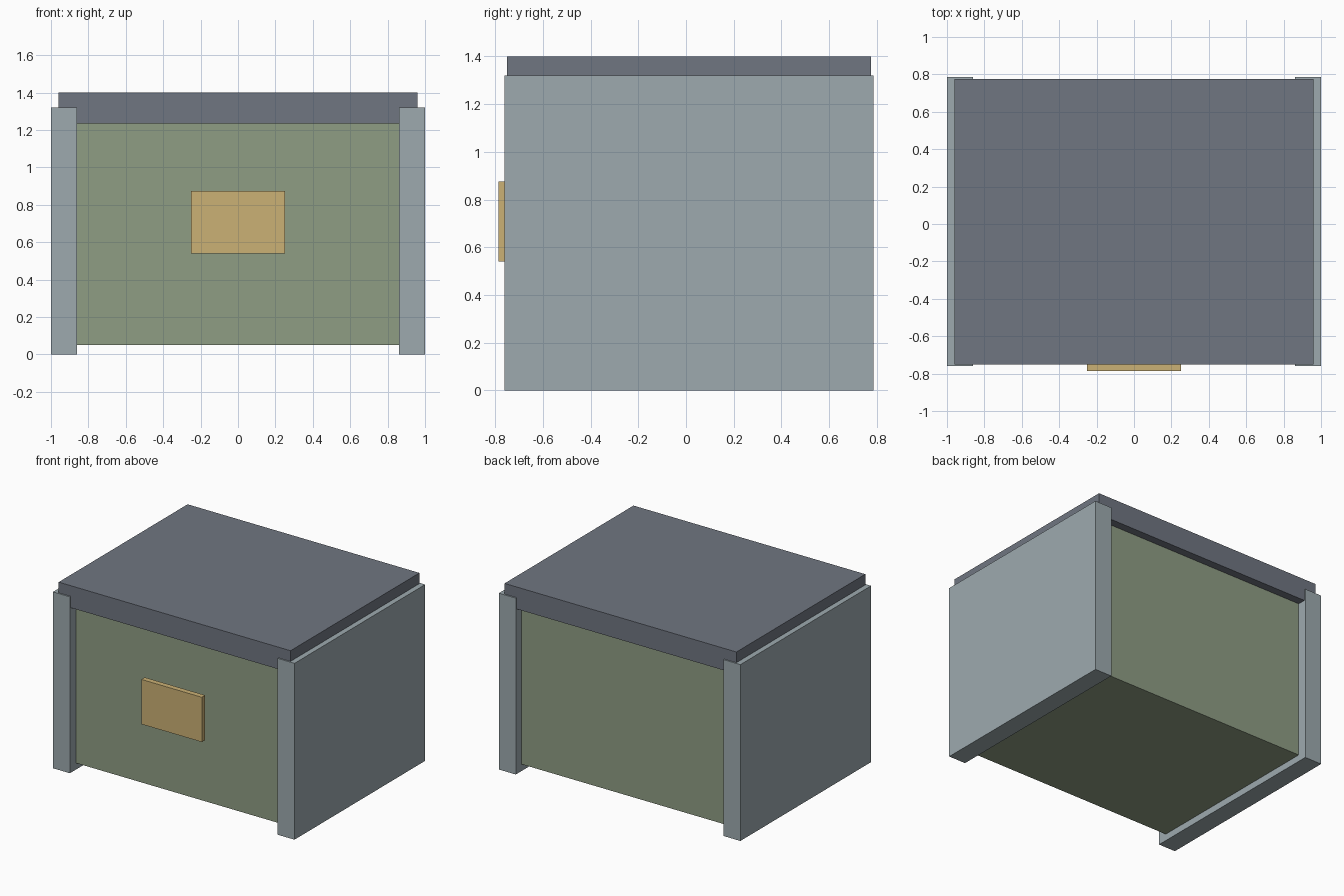
import bpy

if "Cube" in bpy.data.objects:
    bpy.data.objects.remove(bpy.data.objects["Cube"])


def material(name, rgb):
    """Flat colour from 0-255 sRGB, stored as linear."""
    lin = [(c / 255 / 12.92) if c <= 10 else ((c / 255 + 0.055) / 1.055) ** 2.4 for c in rgb]
    m = bpy.data.materials.new(name)
    m.diffuse_color = (*lin, 1)
    m.use_nodes = True
    m.node_tree.nodes["Principled BSDF"].inputs["Base Color"].default_value = m.diffuse_color
    return m


def box(name, x, y, z, mat):
    """Box spanning the given (min, max) ranges."""
    bpy.ops.mesh.primitive_cube_add(size=1, location=[(a + b) / 2 for a, b in (x, y, z)])
    ob = bpy.context.object
    ob.name = name
    ob.scale = [b - a for a, b in (x, y, z)]
    bpy.ops.object.transform_apply(location=False, rotation=False, scale=True)
    ob.data.materials.append(mat)
    return ob


sage = material("sage_green", (143, 157, 132))
pale = material("pale_blue_grey", (157, 170, 175))
slate = material("slate_grey", (112, 118, 129))
tan = material("tan", (203, 177, 117))

# Recessed body of the chest
box("body", (-0.86, 0.86), (-0.69, 0.715), (0.05, 1.26), sage)

# Thick end panels, which also act as feet
for side, x in (("left", (-1.0, -0.86)), ("right", (0.86, 1.0))):
    box(side + "_end_panel", x, (-0.76, 0.785), (0, 1.32), pale)

# Lid resting between and over the end panels
box("lid", (-0.96, 0.96), (-0.75, 0.775), (1.235, 1.4), slate)

# Front plate standing proud of the body
box("front_plate", (-0.25, 0.25), (-0.785, -0.745), (0.54, 0.875), tan)
